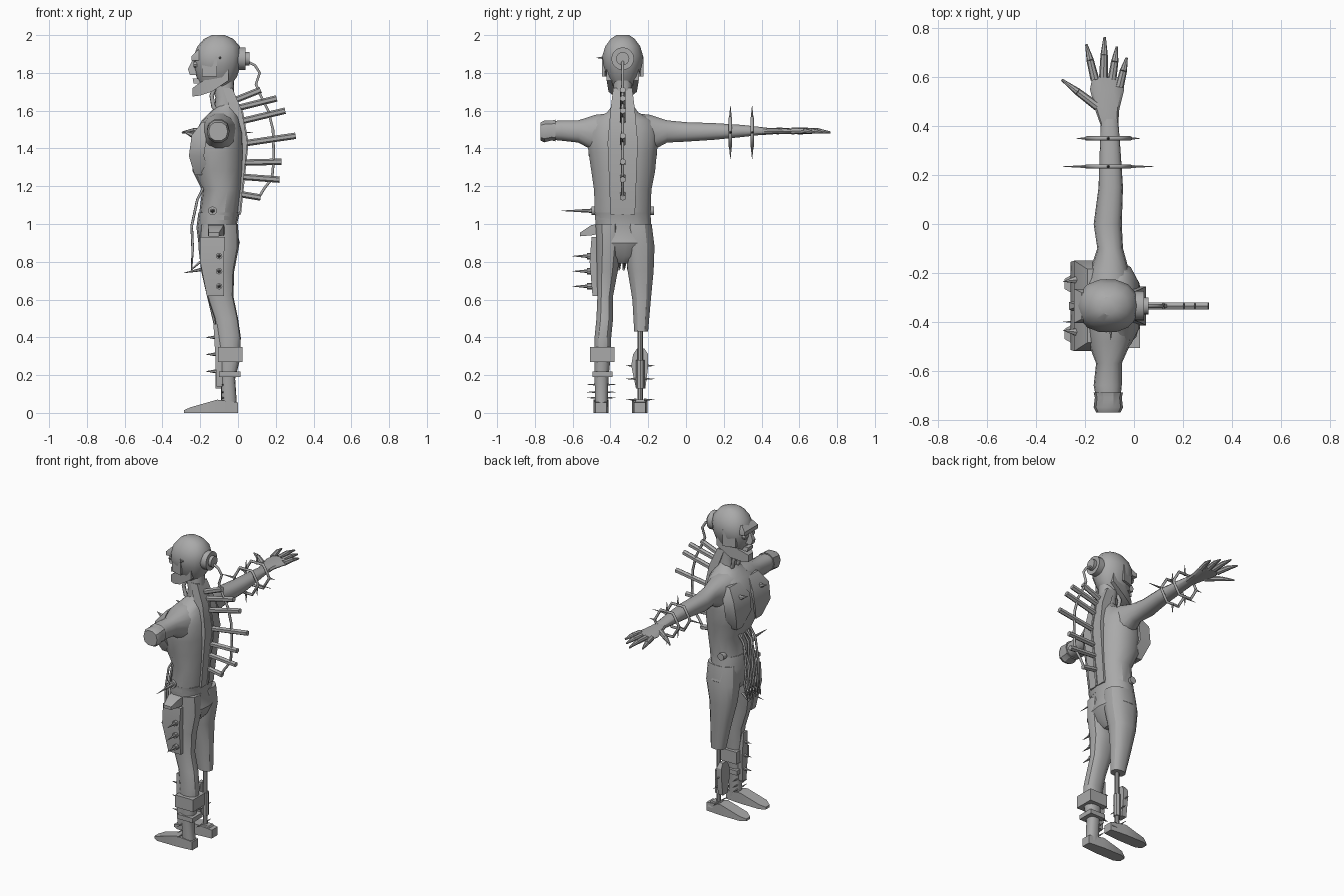
import bpy, bmesh, math, random
from mathutils import Vector

random.seed(3)
default_cube = bpy.data.objects.get("Cube")
if default_cube:
    bpy.data.objects.remove(default_cube, do_unlink=True)

MID = -.335          # y of the body's plane of symmetry
SIDES = {"right": -1, "left": 1}

grey = bpy.data.materials.new("plain_grey")
grey.use_nodes = True
grey.diffuse_color = (.4, .4, .4, 1)
grey.node_tree.nodes["Principled BSDF"].inputs["Base Color"].default_value = (.4, .4, .4, 1)


def finish(name, bm):
    bmesh.ops.recalc_face_normals(bm, faces=bm.faces)
    mesh = bpy.data.meshes.new(name)
    bm.to_mesh(mesh)
    bm.free()
    mesh.materials.append(grey)
    obj = bpy.data.objects.new(name, mesh)
    bpy.context.collection.objects.link(obj)
    return obj


def loft(name, axis, rows, sides=14, power=.85):
    """Skin rounded sections; a row is position, then low and high on the other two axes."""
    bm = bmesh.new()
    rings = []
    for pos, u0, u1, v0, v1 in rows:
        ring = []
        for i in range(sides):
            angle = math.tau * (i + (.5 if sides == 4 else 0)) / sides
            c, s = math.cos(angle), math.sin(angle)
            u = (u0 + u1) / 2 + (u1 - u0) / 2 * math.copysign(abs(c) ** power, c)
            v = (v0 + v1) / 2 + (v1 - v0) / 2 * math.copysign(abs(s) ** power, s)
            point = {"x": (pos, u, v), "y": (u, pos, v), "z": (u, v, pos)}[axis]
            ring.append(bm.verts.new(point))
        rings.append(ring)
    for low, high in zip(rings, rings[1:]):
        for i in range(sides):
            j = (i + 1) % sides
            bm.faces.new((low[i], low[j], high[j], high[i]))
    bm.faces.new(rings[0])
    bm.faces.new(rings[-1])
    return finish(name, bm)


def plate(name, axis, rows):
    return loft(name, axis, rows, sides=4, power=0)


def rod(name, start, end, r1, r2=None, sides=8):
    """Straight cylinder or cone between two points."""
    start, end = Vector(start), Vector(end)
    bm = bmesh.new()
    bmesh.ops.create_cone(bm, cap_ends=True, segments=sides, radius1=r1,
                          radius2=r1 if r2 is None else r2, depth=(end - start).length)
    turn = (end - start).to_track_quat("Z", "Y").to_matrix().to_4x4()
    bm.transform(turn)
    bmesh.ops.translate(bm, verts=bm.verts, vec=(start + end) / 2)
    return finish(name, bm)


def spike(name, start, end, radius=.01):
    return rod(name, start, end, radius, .001, 6)


def tube(name, points, radius, cyclic=False):
    """Bent cable or wire ring."""
    curve = bpy.data.curves.new(name, "CURVE")
    curve.dimensions = "3D"
    curve.bevel_depth = radius
    curve.bevel_resolution = 1
    curve.use_fill_caps = True
    spline = curve.splines.new("POLY")
    spline.points.add(len(points) - 1)
    for target, point in zip(spline.points, points):
        target.co = (*point, 1)
    spline.use_cyclic_u = cyclic
    curve.materials.append(grey)
    obj = bpy.data.objects.new(name, curve)
    bpy.context.collection.objects.link(obj)


# Torso, neck and hips
loft("torso", "z", [
    (1.02, -.21, .0, -.485, -.185), (1.18, -.19, .02, -.49, -.18),
    (1.28, -.24, .03, -.505, -.16), (1.38, -.25, .035, -.52, -.15),
    (1.48, -.23, .03, -.53, -.14), (1.55, -.19, .01, -.5, -.17),
    (1.59, -.15, .0, -.42, -.25), (1.63, -.11, -.01, -.39, -.28)])
loft("neck", "z", [(1.58, -.13, -.01, -.395, -.275), (1.67, -.12, -.02, -.385, -.285),
                   (1.78, -.15, -.02, -.385, -.285)])
loft("hips", "z", [(1.06, -.21, .01, -.487, -.185), (.98, -.22, -.01, -.48, -.18),
                   (.9, -.21, .01, -.475, -.165), (.83, -.18, -.02, -.44, -.21),
                   (.79, -.14, -.06, -.37, -.3)])
plate("back_plate", "z", [(1.05, -.05, .01, -.4, -.27), (1.43, -.03, .05, -.415, -.255),
                          (1.6, -.04, .02, -.4, -.27), (1.72, -.08, -.03, -.385, -.285)])
plate("spine_strip", "z", [(1.05, .0, .016, -.342, -.328), (1.43, .0, .056, -.342, -.328),
                           (1.6, .0, .026, -.342, -.328)])
for label, side in SIDES.items():
    plate(label + "_chest_plate", "z", [
        (z, x, x + .08, MID + side * .1 - w, MID + side * .1 + w)
        for z, x, w in [(1.26, -.23, .03), (1.36, -.26, .08), (1.47, -.245, .085), (1.54, -.19, .05)]])
    spike(label + "_chest_spike", (-.21, MID + side * .11, 1.46), (-.29, MID + side * .1, 1.49), .025)
    tube(label + "_neck_hose", [(-.12, MID + side * .03, 1.73), (-.14, MID + side * .035, 1.68),
                                (-.13, MID + side * .03, 1.62), (-.1, MID + side * .03, 1.59)], .012)

# Arms: a cuffed stump on one side, a whole arm on the other
loft("stump_arm", "y", [(-.4, -.2, .0, 1.34, 1.59), (-.48, -.19, -.01, 1.38, 1.58),
                        (-.57, -.155, -.05, 1.43, 1.55), (-.66, -.165, -.05, 1.44, 1.55),
                        (-.71, -.155, -.055, 1.445, 1.545)])
loft("stump_cuff", "y", [(-.69, -.165, -.045, 1.435, 1.555), (-.71, -.16, -.05, 1.44, 1.55),
                         (-.75, -.165, -.045, 1.43, 1.55), (-.77, -.155, -.055, 1.44, 1.54)], 10)
loft("whole_arm", "y", [(-.27, -.2, .0, 1.34, 1.59), (-.19, -.18, -.02, 1.38, 1.58),
                        (-.1, -.15, -.045, 1.43, 1.55), (.0, -.165, -.05, 1.435, 1.54),
                        (.15, -.145, -.045, 1.445, 1.535), (.3, -.14, -.055, 1.46, 1.525),
                        (.43, -.135, -.065, 1.475, 1.51)])
loft("palm", "y", [(.4, -.135, -.065, 1.47, 1.51), (.47, -.16, -.06, 1.475, 1.51),
                   (.55, -.18, -.04, 1.475, 1.505), (.6, -.17, -.045, 1.48, 1.505)], 10)
fingers = {"index": (-.16, .59, -.195, .735), "middle": (-.125, .6, -.12, .765),
           "ring": (-.09, .59, -.07, .725), "little": (-.06, .56, -.03, .68),
           "thumb": (-.15, .48, -.295, .59)}
for label, (x0, y0, x1, y1) in fingers.items():
    base, tip = Vector((x0, y0, 1.492)), Vector((x1, y1, 1.485))
    knuckle = base.lerp(tip, .55) + Vector((0, 0, .006))
    rod(label + "_finger_base", base, knuckle, .018, .015)
    rod(label + "_finger_tip", knuckle, tip, .015, .005)

# Spiked six-sided rings around the forearm
for label, y, reach in [("inner", .235, .185), ("outer", .35, .13)]:
    centre = Vector((-.105, y, 1.485))
    spokes = [Vector((math.cos(math.tau * i / 6), 0, math.sin(math.tau * i / 6))) for i in range(6)]
    tube(label + "_arm_ring", [centre + d * .09 for d in spokes], .009, True)
    for d in (Vector((1, 0, 0)), Vector((-1, 0, 0))):
        spike(label + "_ring_side_spike", centre + d * .08, centre + d * reach, .008)
    for z in (-1, 1):
        spike(label + "_ring_upright_spike", centre + Vector((0, 0, z * .07)),
              centre + Vector((0, 0, z * .14)), .008)

# Head, face and headset
loft("skull", "z", [(1.73, -.2, -.04, -.39, -.28), (1.78, -.22, -.005, -.42, -.25),
                    (1.84, -.235, .015, -.44, -.23), (1.89, -.235, .02, -.445, -.225),
                    (1.94, -.215, .01, -.43, -.24), (1.98, -.18, -.025, -.4, -.27),
                    (2, -.14, -.07, -.37, -.3)], 14, .9)
plate("jaw", "x", [(-.24, -.36, -.31, 1.675, 1.72), (-.2, -.385, -.285, 1.68, 1.75),
                   (-.14, -.41, -.26, 1.7, 1.78), (-.05, -.42, -.25, 1.76, 1.82)])
plate("nose", "z", [(1.79, -.255, -.2, -.355, -.315), (1.82, -.265, -.2, -.35, -.32),
                    (1.88, -.235, -.2, -.34, -.33)])
plate("brow", "z", [(1.865, -.245, -.17, -.405, -.265), (1.89, -.245, -.17, -.405, -.265),
                    (1.92, -.215, -.17, -.39, -.28)])
plate("upper_lip", "z", [(1.745, -.235, -.18, -.365, -.305), (1.77, -.24, -.18, -.36, -.31)])
for label, side in SIDES.items():
    rod(label + "_eye", (-.2, MID + side * .04, 1.845), (-.235, MID + side * .04, 1.845), .022, .015)
    plate(label + "_cheek_plate", "x", [
        (x, min(y0, y1), max(y0, y1), 1.78, 1.91 + x / 5) for x, y0, y1 in
        [(-.19, MID + side * .07, MID + side * .085), (-.11, MID + side * .095, MID + side * .11)]])
spike("temple_spike", (-.095, -.43, 1.88), (-.095, -.475, 1.88), .008)
rod("headset_disc", (-.01, MID, 1.875), (.04, MID, 1.875), .06, sides=20)
rod("headset_hub", (.04, MID, 1.875), (.06, MID, 1.875), .035, sides=16)

# Spine rods: root x and z, tip x and z, joined by one cable
spine = [(-.03, 1.65, .12, 1.71), (-.02, 1.61, .205, 1.665), (.0, 1.54, .25, 1.6),
         (.02, 1.425, .305, 1.467), (.03, 1.325, .23, 1.33), (.02, 1.25, .22, 1.235),
         (.0, 1.16, .12, 1.14)]
for x0, z0, x1, z1 in spine:
    rod("spine_rod", (x0, MID, z0), (x1, MID, z1), .017, sides=6)
tube("spine_cable", [(x, MID, z) for x, z in [
    (.05, 1.86), (.09, 1.84), (.115, 1.8), (.095, 1.74), (.12, 1.68), (.16, 1.6),
    (.185, 1.5), (.19, 1.35), (.18, 1.24), (.14, 1.19), (.11, 1.14)]], .008)

# Legs: one whole, one ending above a prosthetic
loft("whole_leg", "z", [(1, -.2, .0, -.48, -.34), (.88, -.21, .005, -.475, -.345),
                        (.75, -.195, -.02, -.475, -.36), (.62, -.165, -.025, -.47, -.385),
                        (.5, -.125, .0, -.475, -.385), (.4, -.11, .015, -.485, -.395),
                        (.28, -.1, .01, -.485, -.4), (.18, -.09, -.015, -.485, -.41),
                        (.03, -.09, -.005, -.48, -.415)])
loft("short_leg", "z", [(1, -.2, .0, -.33, -.18), (.88, -.21, .005, -.325, -.165),
                        (.75, -.195, -.02, -.31, -.17), (.6, -.16, -.025, -.285, -.185),
                        (.43, -.12, -.025, -.275, -.2)])
for label, low, high in [("upper", .27, .35), ("lower", .19, .22)]:
    grow = .012 if label == "upper" else 0
    plate(label + "_calf_band", "z", [(z, -.1 - grow / 2, .012 + grow, -.495 - grow, -.39 + grow)
                                      for z in (low, high)])
rod("prosthetic_rod", (-.07, -.242, .04), (-.07, -.242, .46), .014)
rod("prosthetic_sleeve", (-.07, -.242, .13), (-.07, -.242, .28), .022)
plate("prosthetic_shin_guard", "z", [(.13, -.12, -.085, -.265, -.215), (.25, -.12, -.085, -.29, -.2),
                                     (.31, -.12, -.085, -.28, -.2), (.34, -.115, -.09, -.26, -.22)])
plate("ankle_block", "z", [(.03, -.09, -.01, -.275, -.21), (.07, -.09, -.03, -.265, -.22)])
for label, low in [("right", -.49), ("left", -.285)]:
    plate(label + "_foot", "x", [(-.285, low + .02, low + .06, 0, .015), (-.25, low, low + .08, 0, .03),
                                 (-.11, low, low + .08, 0, .07), (0, low + .01, low + .07, 0, .055)])
    middle = low + .042
    for z in (.07, .18) if label == "left" else (.08, .11, .15):
        for side in (-1, 1):
            spike(label + "_shin_side_spike", (-.08, middle + side * .02, z),
                  (-.08, middle + side * .075, z), .006)
for side in (-1, 1):
    spike("guard_side_spike", (-.1, -.242 + side * .03, .25), (-.1, -.242 + side * .075, .25), .007)
plate("whole_shin_guard", "z", [(.14, -.115, -.08, -.47, -.43), (.3, -.12, -.08, -.475, -.415),
                                (.47, -.13, -.1, -.46, -.42)])
for z in (.4, .31, .22):
    spike("shin_front_spike", (-.11, -.445, z), (-.17, -.445, z), .012)

# Thigh armour, pouch and hip bolts
plate("thigh_plate", "z", [(.62, -.165, -.075, -.495, -.45), (.8, -.2, -.075, -.51, -.45),
                           (.93, -.2, -.07, -.5, -.45)])
for z in (.83, .75, .67):
    rod("thigh_bolt", (-.1, -.48, z), (-.1, -.525, z), .017)
    spike("thigh_spike", (-.1, -.52, z), (-.1, -.6, z))
plate("hip_pouch", "y", [(-.56, -.155, -.1, .935, .955), (-.5, -.16, -.075, .94, .995),
                         (-.45, -.16, -.07, .95, 1)])
for label, side in SIDES.items():
    rod(label + "_hip_bolt", (-.135, MID + side * .12, 1.07), (-.135, MID + side * .165, 1.07), .023, sides=12)
spike("hip_spike", (-.135, -.49, 1.07), (-.135, -.66, 1.07), .012)

# Loose wires hanging over the belly
for i in range(6):
    y = MID - .075 + i * .025
    sway = [random.uniform(-.02, .02) for _ in range(3)]
    tube("belly_wire", [(-.18, y, 1.2), (-.215, y + sway[0], 1.13), (-.245, y + sway[1], .99),
                        (-.24, y + sway[2], .87), (-.245, y - .02, .76), (-.2, y - .02, .8)], .007)
spike("belly_spike", (-.19, -.4, .76), (-.29, -.4, .74))

# Soft shading that keeps hard edges
bpy.ops.object.select_all(action="DESELECT")
for obj in bpy.context.scene.objects:
    if obj.type == "MESH" and obj.active_material == grey:
        obj.select_set(True)
        bpy.context.view_layer.objects.active = obj
bpy.ops.object.shade_smooth_by_angle(angle=math.radians(32))
